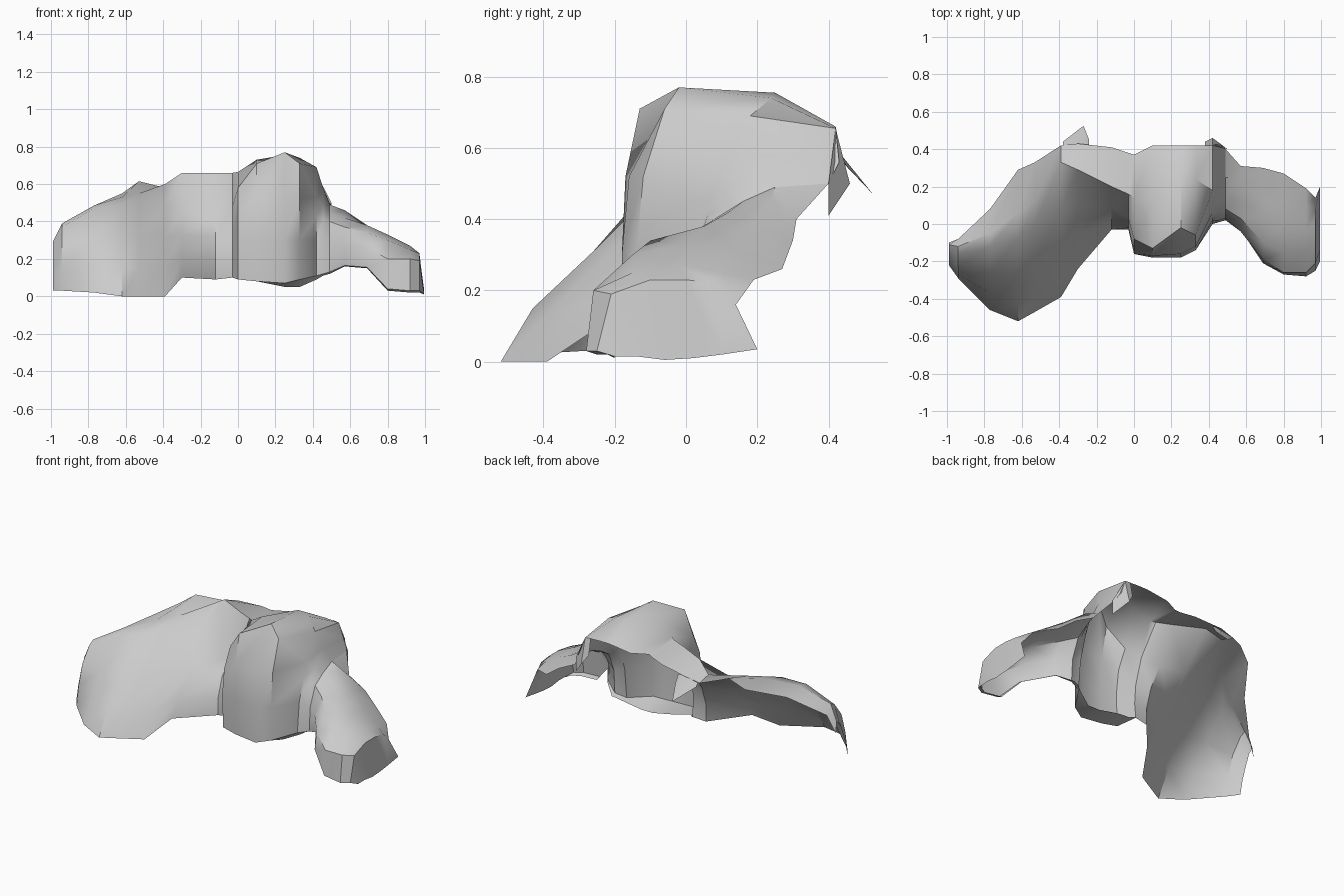
import bpy
import bmesh
import math


def loft_shell(name, stations):
    """Open sheet lofted along x; each station is (x, [(y, z), ...]) from front foot over the crest to the back rim."""
    bm = bmesh.new()
    rows = [[bm.verts.new((x, y, z)) for y, z in prof] for x, prof in stations]
    for a, b in zip(rows, rows[1:]):
        for j in range(len(a) - 1):
            bm.faces.new((a[j], b[j], b[j + 1], a[j + 1]))
    bmesh.ops.remove_doubles(bm, verts=bm.verts, dist=0.001)
    mesh = bpy.data.meshes.new(name)
    bm.to_mesh(mesh)
    bm.free()
    ob = bpy.data.objects.new(name, mesh)
    bpy.context.collection.objects.link(ob)
    bpy.ops.object.select_all(action='DESELECT')
    ob.select_set(True)
    bpy.context.view_layer.objects.active = ob
    bpy.ops.object.shade_smooth_by_angle(angle=math.radians(35))
    return ob


# Long sloping cliff wall on the left, open underneath and behind
loft_shell("left_cliff", [
    (-0.99, [(-.22, .03), (-.20, .12), (-.17, .20), (-.14, .27), (-.11, .29), (-.10, .22)]),
    (-0.94, [(-.29, .03), (-.27, .15), (-.23, .28), (-.16, .37), (-.12, .39), (-.08, .33)]),
    (-0.77, [(-.46, .02), (-.37, .17), (-.26, .31), (-.12, .47), (-.05, .485), (.08, .46)]),
    (-0.62, [(-.52, 0), (-.43, .15), (-.26, .31), (-.08, .49), (.06, .53), (.29, .55)]),
    (-0.53, [(-.47, 0), (-.37, .15), (-.20, .32), (.00, .50), (.12, .55), (.33, .615)]),
    (-0.39, [(-.39, 0), (-.31, .15), (-.13, .32), (.09, .49), (.33, .60), (.42, .58)]),
    (-0.30, [(-.24, .10), (-.18, .20), (-.05, .33), (.10, .45), (.29, .66), (.43, .60)]),
    (-0.12, [(-.03, .09), (-.03, .20), (.01, .32), (.09, .43), (.20, .66), (.41, .62)]),
    (-0.03, [(-.02, .10), (-.03, .20), (-.02, .32), (.03, .48), (.16, .66), (.38, .63)]),
])

# Small loose flap hanging behind the cliff rim
loft_shell("rear_flap", [
    (-0.38, [(.42, .58), (.44, .56)]),
    (-0.27, [(.42, .60), (.525, .47)]),
    (-0.24, [(.42, .60), (.45, .55)]),
])

# Rounded boulder bulging forward in the middle
loft_shell("middle_boulder", [
    (-0.03, [(-.02, .10), (-.02, .10), (-.03, .20), (-.02, .32), (.03, .48), (.16, .66), (.38, .63)]),
    (0.00, [(-.04, .10), (-.15, .09), (-.16, .30), (-.14, .46), (-.08, .58), (.14, .665), (.37, .64)]),
    (0.10, [(-.02, .08), (-.17, .08), (-.18, .30), (-.17, .52), (-.13, .71), (.10, .73), (.42, .64)]),
    (0.25, [(-.02, .05), (-.18, .07), (-.18, .30), (-.16, .52), (-.02, .77), (.25, .755), (.42, .66)]),
    (0.33, [(-.02, .05), (-.14, .09), (-.14, .30), (-.12, .52), (-.06, .71), (.24, .74), (.42, .66)]),
    (0.42, [(.02, .09), (.00, .11), (.02, .30), (.06, .43), (.10, .53), (.18, .69), (.42, .655)]),
    (0.455, [(.04, .11), (.01, .12), (.02, .29), (.06, .41), (.12, .48), (.22, .58), (.43, .56)]),
    (0.49, [(.05, .12), (.02, .13), (.03, .28), (.08, .40), (.16, .45), (.25, .49), (.40, .50)]),
])

# Descending arm on the right, ending in a hanging end wall
loft_shell("right_arm", [
    (0.49, [(.05, .12), (.02, .13), (.03, .28), (.08, .40), (.16, .45), (.25, .49), (.40, .50)]),
    (0.57, [(-.02, .16), (-.03, .165), (-.04, .28), (.03, .37), (.12, .42), (.24, .46), (.31, .40)]),
    (0.69, [(-.19, .15), (-.21, .155), (-.19, .26), (-.10, .34), (.05, .38), (.19, .38), (.30, .34)]),
    (0.80, [(-.24, .03), (-.27, .04), (-.26, .20), (-.15, .30), (0, .33), (.13, .32), (.27, .26)]),
    (0.92, [(-.25, .02), (-.28, .03), (-.26, .20), (-.15, .25), (-.02, .27), (.10, .25), (.19, .23)]),
    (0.97, [(-.22, .02), (-.25, .03), (-.21, .19), (-.10, .23), (0, .23), (.08, .22), (.14, .16)]),
    (0.995, [(-.20, .01), (-.20, .015), (-.14, .015), (-.06, .005), (.02, .01), (.10, .02), (.20, .035)]),
])

# Torn rim scrap at the back of the notch between boulder and arm
loft_shell("notch_rim", [
    (0.38, [(.44, .56), (.42, .66)]),
    (0.42, [(.45, .40), (.46, .50), (.42, .655)][1:]),
    (0.50, [(.40, .41), (.40, .50)]),
])
